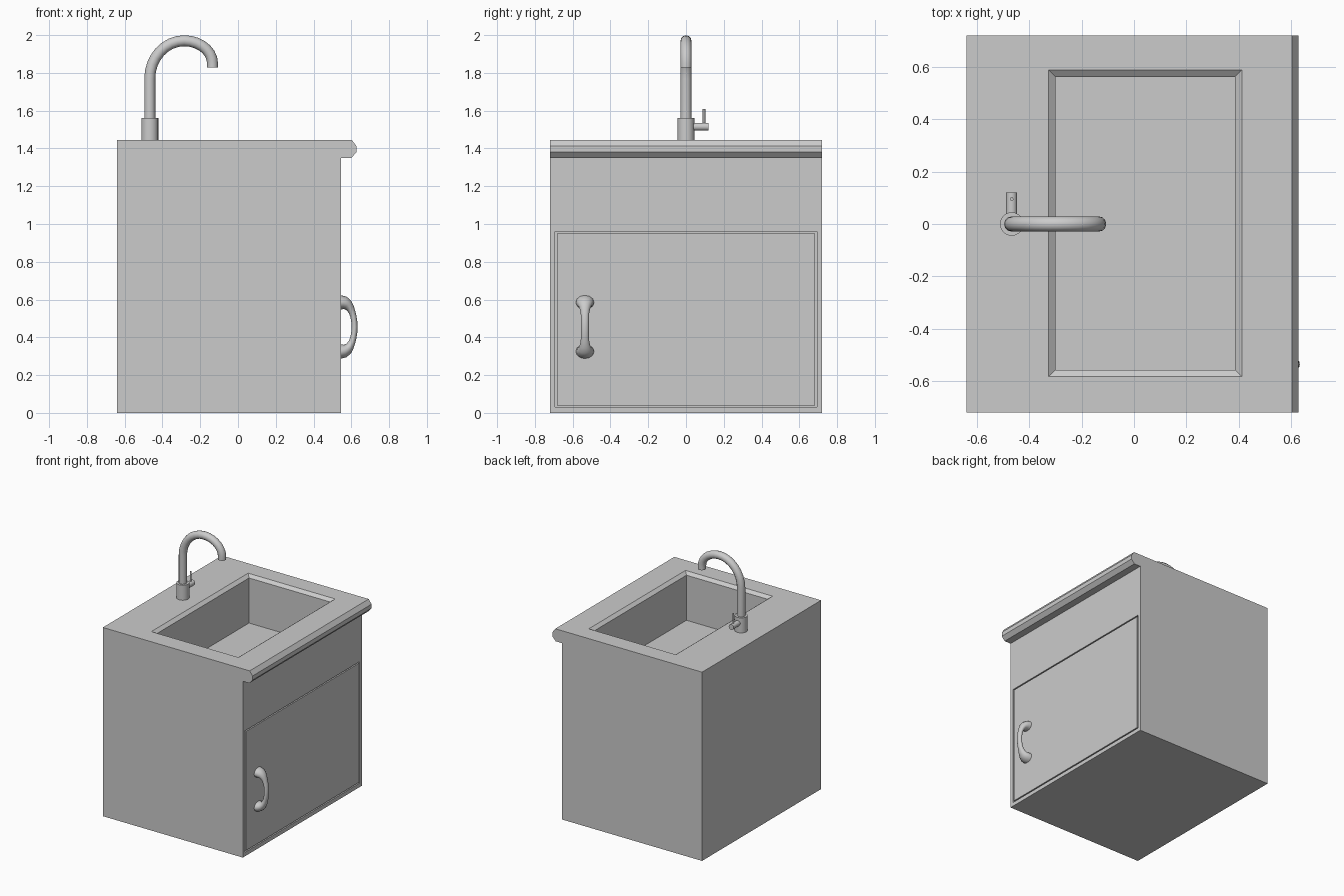
import bpy, bmesh, math
from mathutils import Matrix, Vector

cube = bpy.data.objects.get("Cube")
if cube:
    bpy.data.objects.remove(cube, do_unlink=True)

grey = bpy.data.materials.new("plain_grey")
grey.use_nodes = True
colour = (0.6, 0.6, 0.6, 1)
grey.diffuse_color = colour
grey.node_tree.nodes["Principled BSDF"].inputs["Base Color"].default_value = colour


def add_object(name, bm):
    bmesh.ops.recalc_face_normals(bm, faces=bm.faces)
    mesh = bpy.data.meshes.new(name)
    bm.to_mesh(mesh)
    bm.free()
    mesh.materials.append(grey)
    obj = bpy.data.objects.new(name, mesh)
    bpy.context.collection.objects.link(obj)
    return obj


def select(obj):
    bpy.ops.object.select_all(action='DESELECT')
    obj.select_set(True)
    bpy.context.view_layer.objects.active = obj


def smooth(obj):
    select(obj)
    bpy.ops.object.shade_smooth_by_angle(angle=math.radians(40))


def box(name, low, high):
    low, high = Vector(low), Vector(high)
    bm = bmesh.new()
    bmesh.ops.create_cube(bm, size=1, matrix=Matrix.Translation((low + high) / 2)
                          @ Matrix.Diagonal((*(high - low), 1)))
    return add_object(name, bm)


def cylinder(name, start, end, radius, sides=16):
    start, end = Vector(start), Vector(end)
    axis = end - start
    turn = axis.to_track_quat('Z', 'Y').to_matrix().to_4x4()
    bm = bmesh.new()
    bmesh.ops.create_cone(bm, cap_ends=True, segments=sides, radius1=radius,
                          radius2=radius, depth=axis.length,
                          matrix=Matrix.Translation((start + end) / 2) @ turn)
    obj = add_object(name, bm)
    smooth(obj)
    return obj


def tube(name, points, radii, resolution=4):
    curve = bpy.data.curves.new(name, 'CURVE')
    curve.dimensions = '3D'
    curve.bevel_depth = 1
    curve.bevel_resolution = resolution
    curve.use_fill_caps = True
    spline = curve.splines.new('POLY')
    spline.points.add(len(points) - 1)
    for p, co, r in zip(spline.points, points, radii):
        p.co = (*co, 1)
        p.radius = r
    curve.materials.append(grey)
    obj = bpy.data.objects.new(name, curve)
    bpy.context.collection.objects.link(obj)
    select(obj)
    bpy.ops.object.convert(target='MESH')
    obj = bpy.context.object
    smooth(obj)
    return obj


def cut(target, cutter):
    cutter.hide_render = True
    mod = target.modifiers.new("cut", 'BOOLEAN')
    mod.operation = 'DIFFERENCE'
    mod.solver = 'EXACT'
    mod.object = cutter
    select(target)
    bpy.ops.object.modifier_apply(modifier=mod.name)
    bpy.data.objects.remove(cutter, do_unlink=True)


# Cabinet: side profile with the overhanging worktop lip, extruded in y
front, top = 0.545, 1.445
profile = [(-0.64, 0), (front, 0), (front, 1.35), (0.6, 1.35), (0.627, 1.38),
           (0.627, 1.412), (0.603, top), (-0.64, top)]
bm = bmesh.new()
face = bm.faces.new([bm.verts.new((x, -0.72, z)) for x, z in profile])
side = bmesh.ops.extrude_face_region(bm, geom=[face])
bmesh.ops.translate(bm, vec=(0, 1.44, 0),
                    verts=[v for v in side["geom"] if isinstance(v, bmesh.types.BMVert)])
cabinet = add_object("cabinet", bm)

# Basin: straight walls with a sloping rim, made from stacked rectangles
bm = bmesh.new()
rings = []
for z, grow in [(1.08, 0), (top - 0.02, 0), (top, 0.026), (top + 0.05, 0.026)]:
    x0, x1, y0, y1 = -0.3 - grow, 0.386 + grow, -0.557 - grow, 0.562 + grow
    rings.append([bm.verts.new((x, y, z))
                  for x, y in [(x0, y0), (x1, y0), (x1, y1), (x0, y1)]])
for a, b in zip(rings, rings[1:]):
    for i in range(4):
        j = (i + 1) % 4
        bm.faces.new((a[i], a[j], b[j], b[i]))
bm.faces.new(rings[0])
bm.faces.new(rings[-1])
cut(cabinet, add_object("basin_cutter", bm))

# Door sitting flush in a recess, leaving a thin gap all round
cut(cabinet, box("door_cutter", (front - 0.02, -0.693, 0.03), (front + 0.02, 0.693, 0.96)))
gap = 0.009
box("door", (front - 0.02, -0.693 + gap, 0.03 + gap), (front, 0.693 - gap, 0.96 - gap))

# Door handle: bowed bar swelling at its feet
points, radii = [], []
steps = 14
for i in range(steps + 1):
    a = math.pi * i / steps
    points.append((front - 0.005 + 0.077 * math.sin(a) ** 0.8, 0, 0.455 - 0.13 * math.cos(a)))
    radii.append(0.016 + 0.022 * abs(math.cos(a)) ** 5)
handle = tube("door_handle", points, radii)
handle.scale.y = 1.3
handle.location.y = -0.535

# Tap: collar, swan-neck spout and side lever
tap_x = -0.467
cylinder("tap_collar", (tap_x, 0, top - 0.005), (tap_x, 0, 1.56), 0.045, 20)
path = [(tap_x, 0, 1.5)]
for i in range(9):
    a = math.pi / 2 * i / 8
    path.append((-0.285 - 0.182 * math.cos(a), 0, 1.77 + 0.2 * math.sin(a)))
for i in range(1, 8):
    a = math.pi / 2 * i / 7
    path.append((-0.285 + 0.15 * math.sin(a), 0, 1.85 + 0.12 * math.cos(a)))
path.append((-0.135, 0, 1.828))
tube("tap_spout", path, [0.029] * len(path))
cylinder("lever_stem", (tap_x, 0.03, 1.515), (tap_x, 0.12, 1.515), 0.021)
cylinder("lever_pin", (tap_x, 0.095, 1.52), (tap_x, 0.095, 1.61), 0.007, 10)
